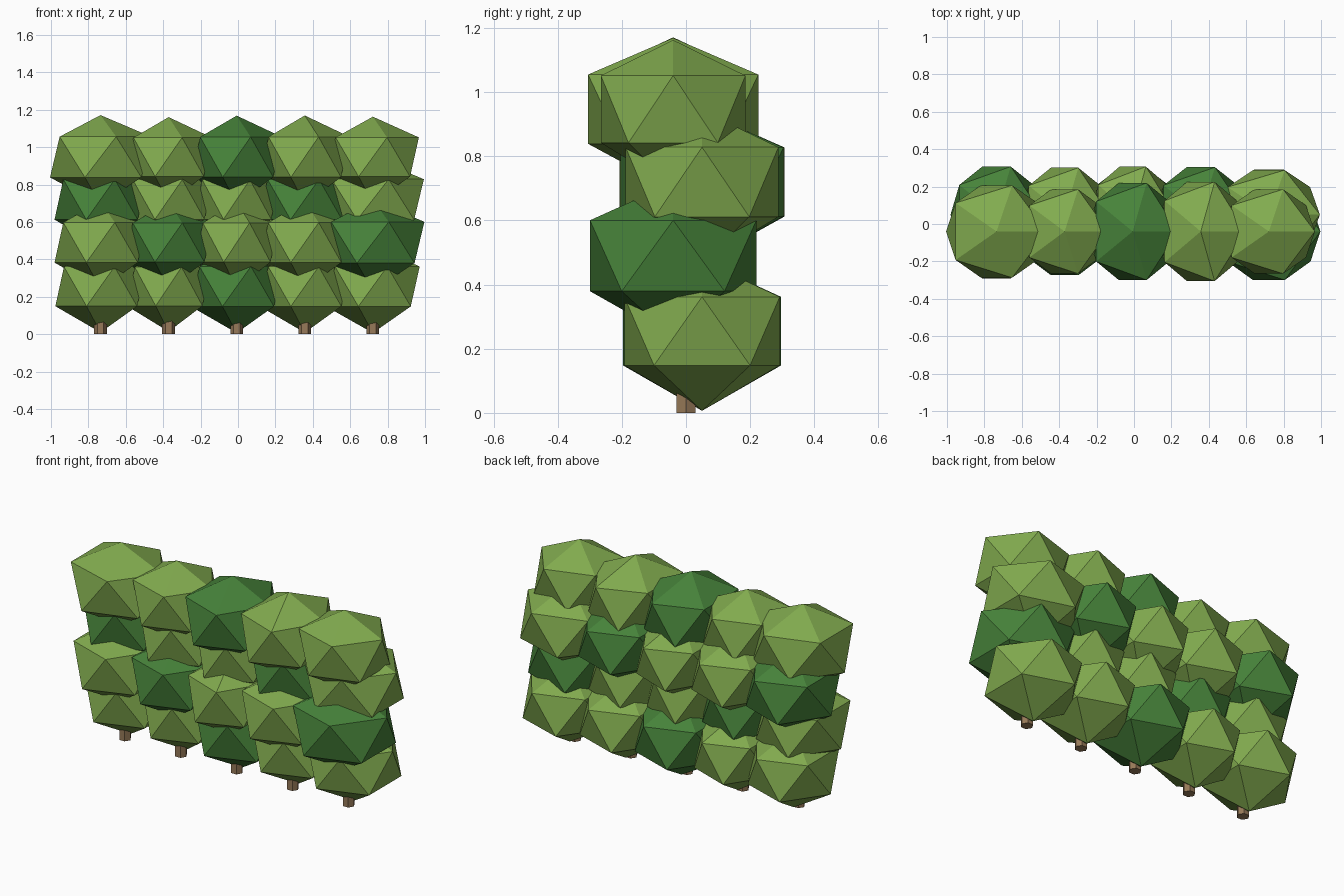
import bpy, bmesh, math
from mathutils import Matrix

if "Cube" in bpy.data.objects:
    bpy.data.objects.remove(bpy.data.objects["Cube"])


def material(name, rgb):
    m = bpy.data.materials.new(name)
    m.diffuse_color = (*rgb, 1)
    m.use_nodes = True
    m.node_tree.nodes["Principled BSDF"].inputs["Base Color"].default_value = m.diffuse_color
    return m


LIGHT = material("light_leaf_green", (0.22, 0.405, 0.077))
DARK = material("dark_leaf_green", (0.062, 0.225, 0.042))
BARK = material("bark_brown", (0.31, 0.195, 0.1))


def finish(bm, name, mat, loc):
    mesh = bpy.data.meshes.new(name)
    bm.to_mesh(mesh)
    bm.free()
    mesh.materials.append(mat)
    ob = bpy.data.objects.new(name, mesh)
    ob.location = loc
    bpy.context.collection.objects.link(ob)


def leaf_clump(name, loc, rx, ry, mat):
    # squashed twenty-sided ball, flatter crown and slightly longer base
    bm = bmesh.new()
    bmesh.ops.create_icosphere(bm, subdivisions=1, radius=1)
    for v in bm.verts:
        if v.co.z > 0.9:
            v.co.z = 0.92
        elif v.co.z < -0.9:
            v.co.z = -1.04
    rz = 0.14 + 0.175 * (rx + ry)
    bmesh.ops.scale(bm, vec=(rx, ry, rz), verts=bm.verts)
    finish(bm, name, mat, loc)


def trunk(name, x):
    # six-sided post with corners pointing sideways
    bm = bmesh.new()
    bmesh.ops.create_cone(bm, cap_ends=True, segments=6, radius1=0.034,
                          radius2=0.034, depth=0.2)
    if max(v.co.x for v in bm.verts) < 0.033:
        bmesh.ops.rotate(bm, verts=bm.verts, matrix=Matrix.Rotation(math.pi / 6, 3, 'Z'))
    finish(bm, name, BARK, (x, 0, 0.1))


# rows from the ground up: centre y, centre z, widths, depths, tones
ROWS = [
    (0.05, 0.255, (0.27, 0.25, 0.275, 0.27, 0.28),
     (0.28, 0.275, 0.29, 0.285, 0.285), "LLDLL"),
    (-0.04, 0.49, (0.275, 0.265, 0.25, 0.27, 0.308),
     (0.295, 0.275, 0.295, 0.295, 0.305), "LDLLD"),
    (0.05, 0.72, (0.275, 0.265, 0.255, 0.275, 0.305),
     (0.302, 0.295, 0.302, 0.298, 0.28), "DLLDL"),
    (-0.04, 0.947, (0.302, 0.26, 0.27, 0.268, 0.275),
     (0.29, 0.265, 0.305, 0.312, 0.265), "LLDLL"),
]
COLUMNS = [-0.735 + 0.364 * i for i in range(5)]

for c, x in enumerate(COLUMNS):
    trunk(f"trunk_{c + 1}", x)
    for r, (y, z, widths, depths, tones) in enumerate(ROWS):
        leaf_clump(f"leaf_clump_{r + 1}_{c + 1}", (x, y, z), widths[c], depths[c],
                   DARK if tones[c] == "D" else LIGHT)
